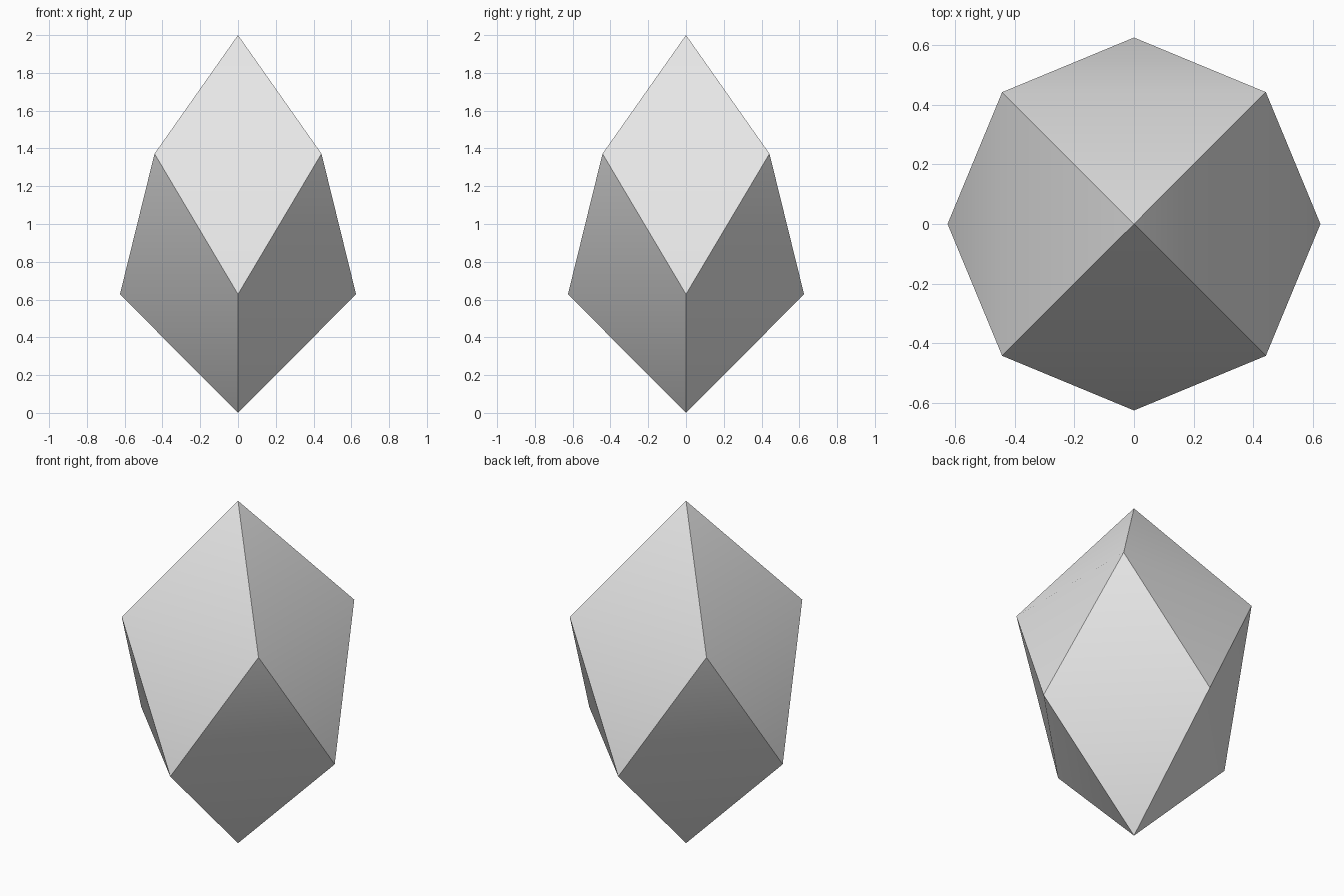
import bpy, bmesh
from math import cos, sin, pi

default_cube = bpy.data.objects.get("Cube")
if default_cube:
    bpy.data.objects.remove(default_cube, do_unlink=True)

SIDES = 4
RADIUS = 0.625
HEIGHT = 2.0
LOW_Z = 0.628

# Plain grey stone
grey = bpy.data.materials.new("grey_stone")
grey.use_nodes = True
colour = (0.8, 0.8, 0.8, 1)
grey.diffuse_color = colour
grey.node_tree.nodes["Principled BSDF"].inputs["Base Color"].default_value = colour

bm = bmesh.new()


def ring(z, turn):
    """Four corners at height z, turned about the vertical axis."""
    corners = []
    for i in range(SIDES):
        a = 2 * pi * i / SIDES + turn
        corners.append(bm.verts.new((RADIUS * cos(a), RADIUS * sin(a), z)))
    return corners


# Two staggered rings between the points
tip = bm.verts.new((0, 0, HEIGHT))
base = bm.verts.new((0, 0, 0))
lower = ring(LOW_Z, 0)
upper = ring(HEIGHT - LOW_Z, pi / SIDES)

# Each kite facet is folded gently across its width
for i in range(SIDES):
    j = (i + 1) % SIDES
    bm.faces.new((tip, upper[i], upper[j]))
    bm.faces.new((upper[i], lower[j], upper[j]))
    bm.faces.new((base, lower[j], lower[i]))
    bm.faces.new((upper[i], lower[i], lower[j]))
bmesh.ops.recalc_face_normals(bm, faces=bm.faces)

mesh = bpy.data.meshes.new("crystal")
bm.to_mesh(mesh)
bm.free()
mesh.materials.append(grey)
crystal = bpy.data.objects.new("crystal", mesh)
bpy.context.collection.objects.link(crystal)

# Smooth the folds, keep the facet borders sharp
bpy.ops.object.select_all(action="DESELECT")
crystal.select_set(True)
bpy.context.view_layer.objects.active = crystal
bpy.ops.object.shade_smooth_by_angle(angle=pi / 6)
